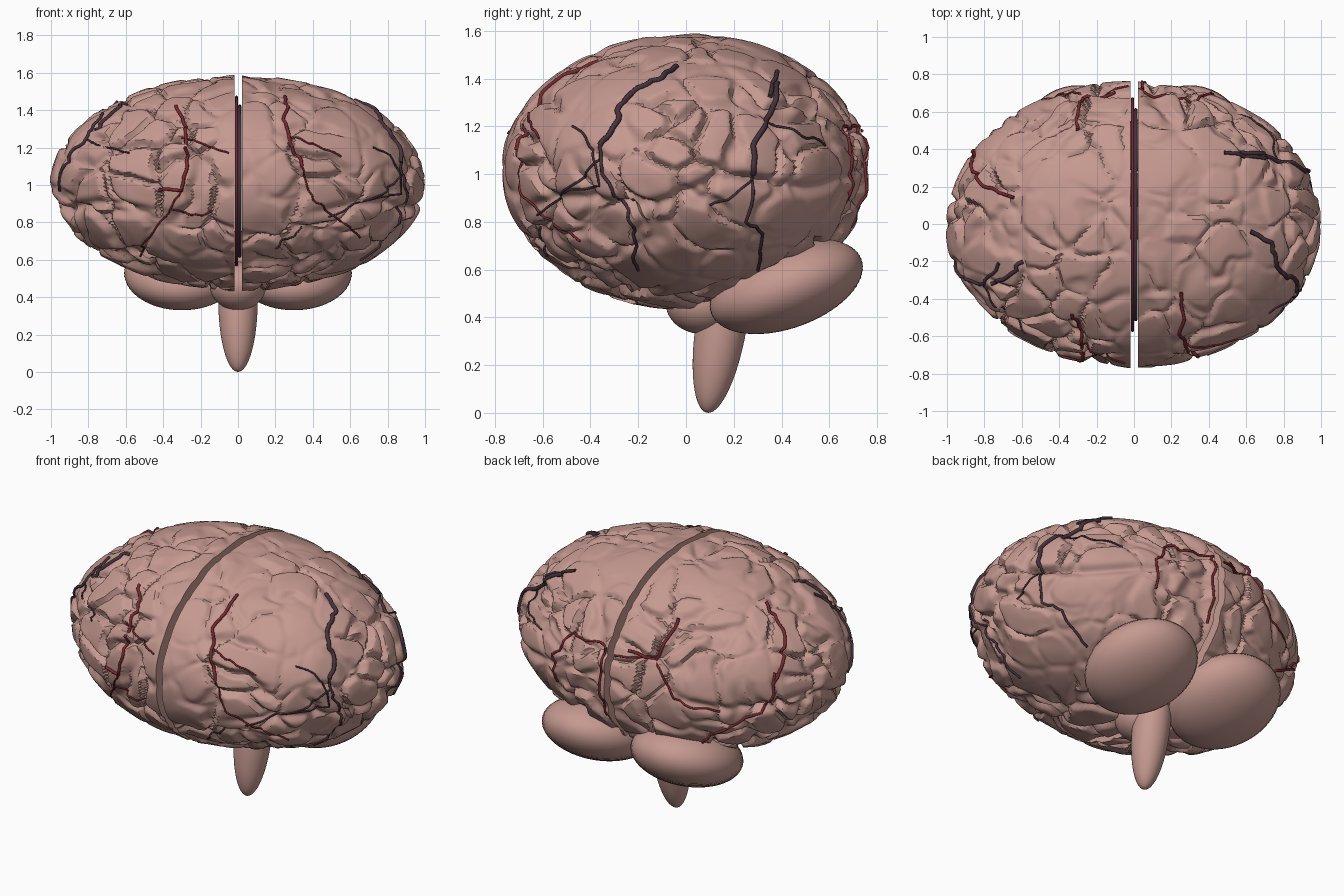
import bpy, bmesh, math
from mathutils import Vector, noise
from mathutils.bvhtree import BVHTree

cube = bpy.data.objects.get("Cube")
if cube:
    bpy.data.objects.remove(cube, do_unlink=True)

CENTRE = Vector((0, 0, 1.01))
RADII = Vector((1.0, 0.76, 0.57))


def material(name, rgb):
    mat = bpy.data.materials.new(name)
    mat.use_nodes = True
    mat.diffuse_color = (*rgb, 1)
    bsdf = mat.node_tree.nodes["Principled BSDF"]
    bsdf.inputs["Base Color"].default_value = (*rgb, 1)
    bsdf.inputs["Roughness"].default_value = 0.7
    return mat


TISSUE = material("pink tissue", (0.56, 0.32, 0.28))
ARTERY = material("artery red", (0.19, 0.022, 0.028))
VEIN = material("vein dark violet", (0.06, 0.032, 0.046))


def add_object(name, data, mat):
    ob = bpy.data.objects.new(name, data)
    bpy.context.collection.objects.link(ob)
    data.materials.append(mat)
    bpy.ops.object.select_all(action="DESELECT")
    ob.select_set(True)
    bpy.context.view_layer.objects.active = ob


def add_mesh(name, bm, mat, angle):
    mesh = bpy.data.meshes.new(name)
    bm.to_mesh(mesh)
    bm.free()
    add_object(name, mesh, mat)
    bpy.ops.object.shade_smooth_by_angle(angle=math.radians(angle))


def smooth(a, b, t):
    t = min(max((t - a) / (b - a), 0), 1)
    return t * t * (3 - 2 * t)


def fold_height(p, n):
    """Offset of the cortex surface: raised plates parted by winding grooves."""
    q = p + 0.13 * noise.noise_vector(p * 3.2) + 0.03 * noise.noise_vector(p * 9.0)
    dist, cells = noise.voronoi(q * 4.6)
    crown = smooth(0.6, 0.95, n.z)
    seam = smooth(0.0, 0.12, abs(p.x))
    # broken grooves, so that neighbouring plates run together in places
    strength = min(max(0.8 + 1.4 * noise.noise(p * 2.3), 0.15), 1)
    strength *= (1 - 0.35 * crown) * (0.3 + 0.7 * seam)
    groove = 1 - smooth(0.0, 0.24, dist[1] - dist[0])
    step = (0.5 + 0.5 * noise.noise(cells[0] * 7.3)) * (1 - groove)
    ripple = noise.noise(q * 8.0)
    # long side fissure
    line = p.z + 0.09 - 0.12 * p.y - 0.04 * math.sin(p.y * 9)
    fissure = math.exp(-(line / 0.028) ** 2) * smooth(0.3, 0.6, abs(p.x))
    return (0.012 - 0.05 * strength * groove - 0.022 * step * strength
            + 0.007 * ripple * (1 - 0.5 * crown) - 0.03 * fissure)


# Cortex, folded as one shell and then split into two capped halves
cortex = bmesh.new()
bmesh.ops.create_icosphere(cortex, subdivisions=7, radius=1)
for v in cortex.verts:
    p = v.co * RADII
    n = Vector([v.co[i] / RADII[i] for i in range(3)]).normalized()
    v.co = p + n * fold_height(p, n) + CENTRE
cortex.normal_update()
surface = BVHTree.FromBMesh(cortex)

for side, name, cut in ((1, "left_hemisphere", 0.022), (-1, "right_hemisphere", -0.018)):
    half = cortex.copy()
    res = bmesh.ops.bisect_plane(
        half, geom=half.verts[:] + half.edges[:] + half.faces[:],
        plane_co=(cut, 0, 0), plane_no=(side, 0, 0), clear_inner=True)
    rim = [e for e in res["geom_cut"] if isinstance(e, bmesh.types.BMEdge)]
    bmesh.ops.edgeloop_fill(half, edges=rim)
    bmesh.ops.recalc_face_normals(half, faces=half.faces[:])
    add_mesh(name, half, TISSUE, 40)
cortex.free()


def ellipsoid(name, centre, radii, lean, rings=32, ridge=0.0):
    """Ellipsoid leaning in y with height; every second ring may be drawn in."""
    bm = bmesh.new()
    bmesh.ops.create_uvsphere(bm, u_segments=48, v_segments=rings, radius=1)
    for v in bm.verts:
        n = v.co.copy()
        ring = round(math.acos(min(max(n.z, -1), 1)) / math.pi * rings)
        k = 1 - ridge * (ring % 2)
        z = n.z * radii[2]
        v.co = Vector(centre) + Vector((n.x * k * radii[0], n.y * k * radii[1] + lean * z, z))
    add_mesh(name, bm, TISSUE, 40)


# Cerebellum lobes with fine level ridges, and the brainstem
for side, name in ((1, "left"), (-1, "right")):
    ellipsoid(name + "_cerebellum_lobe", (side * 0.3, 0.42, 0.53),
              (0.31, 0.295, 0.2), 0.64, rings=72, ridge=0.009)
ellipsoid("brainstem", (0, 0.15, 0.38), (0.105, 0.108, 0.38), 0.15)
ellipsoid("brainstem_bulge", (0, 0.07, 0.46), (0.15, 0.155, 0.13), 0.0)


# Blood vessels: control points dropped onto the cortex from one direction
VIEWS = {
    "front": lambda a, b: (Vector((a, -3, b)), Vector((0, 1, 0))),
    "back": lambda a, b: (Vector((a, 3, b)), Vector((0, -1, 0))),
    "left": lambda a, b: (Vector((3, a, b)), Vector((-1, 0, 0))),
    "top": lambda a, b: (Vector((a, b, 4)), Vector((0, 0, -1))),
}


def drop_path(view, path, steps=7):
    """Join the dropped points by a line that hugs the folds."""
    hits = [surface.ray_cast(*VIEWS[view](a, b))[0] for a, b in path]
    hits = [h for h in hits if h]
    points = []
    for p, q in zip(hits, hits[1:]):
        for i in range(steps + 1):
            t = i / steps
            wob = noise.noise_vector((p + q) * 5 + Vector((t * 2, 0, 0)))
            way = p.lerp(q, t) + wob * 0.025 * math.sin(math.pi * t) - CENTRE
            spot, normal = surface.ray_cast(CENTRE, way)[:2]
            points.append(spot + way.normalized() * 0.004)
    return points


def vessels(name, mat, paths):
    curve = bpy.data.curves.new(name, "CURVE")
    curve.dimensions = "3D"
    curve.bevel_depth = 0.01
    curve.bevel_resolution = 2
    curve.use_fill_caps = True
    for width, points in paths:
        spline = curve.splines.new("POLY")
        spline.points.add(len(points) - 1)
        for sp, co in zip(spline.points, points):
            sp.co = (*co, 1)
            sp.radius = width
    add_object(name, curve, mat)
    bpy.ops.object.convert(target="MESH")
    bpy.ops.object.shade_smooth_by_angle(angle=math.radians(50))


def gap_loop(x, ry, rz):
    return [Vector((x, 0.05 + ry * math.cos(a), 1.02 + rz * math.sin(a)))
            for a in (math.tau * i / 64 for i in range(65))]


red = [
    ("front", .9, [(-.33, 1.42), (-.28, 1.3), (-.27, 1.1), (-.3, .97), (-.42, .97)]),
    ("front", .5, [(-.3, 1.25), (-.15, 1.2), (-.05, 1.17)]),
    ("front", .5, [(-.3, .97), (-.36, .87), (-.45, .75), (-.52, .62)]),
    ("front", .5, [(-.36, .87), (-.25, .84), (-.14, .86)]),
    ("front", .9, [(.25, 1.47), (.24, 1.35), (.29, 1.2), (.34, 1.1)]),
    ("front", .5, [(.34, 1.1), (.4, .92), (.5, .84), (.65, .72)]),
    ("front", .5, [(.28, 1.25), (.4, 1.22), (.55, 1.15)]),
    ("top", .9, [(-.1, .7), (-.27, .67), (-.3, .5)]),
    ("top", .9, [(-.64, .14), (-.8, .2), (-.86, .28), (-.85, .38)]),
    ("back", .8, [(-.85, 1.15), (-.8, .95), (-.58, .78), (-.45, .66)]),
    ("back", .6, [(-.03, 1.18), (-.25, 1.2), (-.4, 1.0), (-.62, .93)]),
    ("back", .7, [(.03, 1.2), (.3, 1.2), (.42, 1.05), (.4, .88)]),
    ("back", .7, [(.04, 1.2), (.06, 1.0), (.05, .78)]),
]
dark = [
    ("left", 1.2, [(-.04, 1.45), (-.1, 1.4), (-.2, 1.36), (-.28, 1.28), (-.3, 1.2), (-.36, 1.12)]),
    ("left", .7, [(-.36, 1.12), (-.35, 1.0), (-.24, .85), (-.22, .75), (-.2, .6)]),
    ("left", .5, [(-.36, 1.06), (-.48, .95), (-.62, .83)]),
    ("left", 1.2, [(.38, 1.38), (.35, 1.25), (.28, 1.12), (.28, 1.0)]),
    ("left", .7, [(.28, 1.0), (.25, .8), (.32, .75), (.3, .6)]),
    ("left", .5, [(.33, 1.22), (.5, 1.15), (.58, 1.12)]),
    ("left", .5, [(.27, .97), (.1, .87)]),
    ("front", .5, [(.34, .78), (.28, .72), (.2, .66)]),
    ("front", .9, [(-.72, 1.38), (-.8, 1.26), (-.9, 1.12), (-.95, .97)]),
    ("front", .5, [(-.8, 1.24), (-.7, 1.2), (-.58, 1.17)]),
    ("front", .5, [(.72, 1.2), (.84, 1.1), (.87, .95), (.7, .92)]),
    ("top", 1.1, [(-.59, -.2), (-.66, -.27), (-.76, -.32)]),
    ("top", 1, [(.48, .38), (.7, .35), (.93, .28)]),
]
vessels("arteries", ARTERY, [(w, drop_path(v, p)) for v, w, p in red]
        + [(.8, gap_loop(-0.008, 0.62, 0.45))])
vessels("veins", VEIN, [(w, drop_path(v, p)) for v, w, p in dark]
        + [(1, gap_loop(0.009, 0.56, 0.4))])
